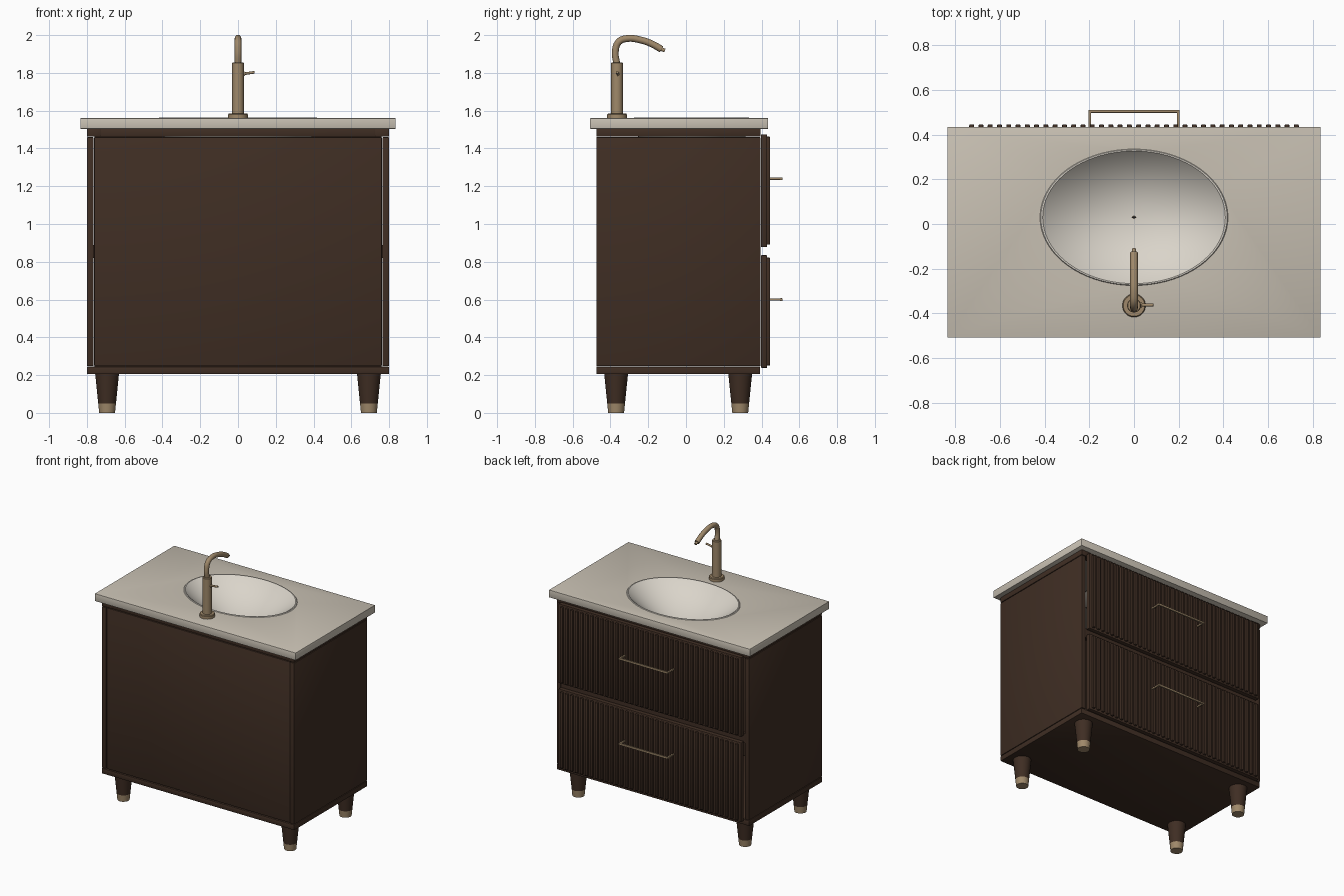
import bpy, bmesh, math
from mathutils import Vector, Matrix

if "Cube" in bpy.data.objects:
    bpy.data.objects.remove(bpy.data.objects["Cube"])

made = []


def material(name, rgb):
    m = bpy.data.materials.new(name)
    m.use_nodes = True
    m.diffuse_color = (*rgb, 1)
    m.node_tree.nodes["Principled BSDF"].inputs["Base Color"].default_value = (*rgb, 1)
    return m


WOOD = material("dark walnut", (0.050, 0.027, 0.017))
STONE = material("warm grey stone", (0.58, 0.53, 0.45))
CERAMIC = material("cream ceramic", (0.70, 0.66, 0.59))
BRASS = material("brushed brass", (0.35, 0.25, 0.145))
SLOT = material("drain slot black", (0.01, 0.009, 0.008))


def finish(name, bm, mat, recalc=True):
    if recalc:
        bmesh.ops.recalc_face_normals(bm, faces=bm.faces)
    me = bpy.data.meshes.new(name)
    bm.to_mesh(me)
    bm.free()
    me.materials.append(mat)
    ob = bpy.data.objects.new(name, me)
    bpy.context.collection.objects.link(ob)
    made.append(ob)
    return ob


def box(name, lo, hi, mat, bevel=0.0):
    lo, hi = Vector(lo), Vector(hi)
    bm = bmesh.new()
    bmesh.ops.create_cube(bm, size=1)
    bmesh.ops.scale(bm, vec=hi - lo, verts=bm.verts)
    bmesh.ops.translate(bm, vec=(lo + hi) / 2, verts=bm.verts)
    if bevel:
        bmesh.ops.bevel(bm, geom=bm.edges[:], offset=bevel, segments=2,
                        profile=0.5, affect='EDGES')
    return finish(name, bm, mat)


def lathe(name, profile, center, mat, sides=32, yscale=1.0, recalc=True):
    """Revolve (radius, z) points about a vertical axis."""
    bm = bmesh.new()
    vs = [bm.verts.new((r, 0, z)) for r, z in profile]
    es = [bm.edges.new(p) for p in zip(vs, vs[1:])]
    bmesh.ops.spin(bm, geom=vs + es, cent=(0, 0, 0), axis=(0, 0, 1),
                   angle=2 * math.pi, steps=sides)
    bmesh.ops.remove_doubles(bm, verts=bm.verts, dist=1e-5)
    bmesh.ops.scale(bm, vec=(1, yscale, 1), verts=bm.verts)
    bmesh.ops.translate(bm, vec=(*center, 0), verts=bm.verts)
    return finish(name, bm, mat, recalc)


def tube(name, points, radius, mat, smooth=True):
    """Round bar along a path."""
    cu = bpy.data.curves.new(name, 'CURVE')
    cu.dimensions = '3D'
    cu.bevel_depth = radius
    cu.bevel_resolution = 4
    cu.use_fill_caps = True
    cu.resolution_u = 8
    sp = cu.splines.new('BEZIER' if smooth else 'POLY')
    pts = sp.bezier_points if smooth else sp.points
    pts.add(len(points) - 1)
    for p, co in zip(pts, points):
        if smooth:
            p.co = co
            p.handle_left_type = p.handle_right_type = 'AUTO'
        else:
            p.co = (*co, 1)
    tmp = bpy.data.objects.new(name + "_path", cu)
    bm = bmesh.new()
    bpy.context.collection.objects.link(tmp)
    bpy.context.view_layer.update()
    bm.from_mesh(tmp.evaluated_get(bpy.context.evaluated_depsgraph_get()).to_mesh())
    bpy.data.objects.remove(tmp)
    return finish(name, bm, mat)


# Carcass
B = 0.004
box("base_panel", (-0.80, -0.475, 0.205), (0.80, 0.393, 0.245), WOOD, B)
box("rear_panel", (-0.762, -0.473, 0.25), (0.762, -0.44, 1.46), WOOD, B)
box("middle_rail", (-0.765, 0.36, 0.82), (0.765, 0.393, 0.89), WOOD)
for s, side in ((1, "left"), (-1, "right")):
    xs = sorted((s * 0.765, s * 0.80))
    box(side + "_side_panel", (xs[0], -0.475, 0.248), (xs[1], 0.395, 1.46), WOOD, B)
    xs = sorted((s * 0.725, s * 0.80))
    box(side + "_top_rail", (xs[0], -0.475, 1.463), (xs[1], 0.395, 1.504), WOOD, B)
for name, y in (("rear_top_rail", -0.472), ("drawer_side_top_rail", 0.343)):
    box(name, (-0.727, y, 1.463), (0.727, y + 0.05, 1.504), WOOD, B)

# Ribbed drawers with bar handles
COUNT = 36
for label, z0, hz in (("lower", 0.238, 0.60), ("upper", 0.878, 1.24)):
    z1 = z0 + 0.597
    box(label + "_drawer_front", (-0.76, 0.397, z0), (0.76, 0.43, z1), WOOD, B)
    for i in range(COUNT):
        x = -0.727 + 1.454 * i / (COUNT - 1)
        box(f"{label}_drawer_slat_{i + 1}", (x - 0.011, 0.425, z0 + 0.013),
            (x + 0.011, 0.446, z1 - 0.013), WOOD, 0.005)
    box(label + "_handle_bar", (-0.204, 0.498, hz - 0.007), (0.204, 0.511, hz + 0.007), BRASS, 0.002)
    for s, side in ((1, "left"), (-1, "right")):
        box(f"{label}_handle_{side}_post", (s * 0.198 - 0.006, 0.428, hz - 0.006),
            (s * 0.198 + 0.006, 0.505, hz + 0.006), BRASS, 0.002)

# Tapered legs with metal feet
for sx, side in ((1, "left"), (-1, "right")):
    for y, end in ((-0.37, "front"), (0.287, "back")):
        c = (sx * 0.693, y)
        lathe(f"{end}_{side}_leg", [(0, 0.207), (0.063, 0.207), (0.047, 0.05), (0, 0.05)], c, WOOD)
        lathe(f"{end}_{side}_foot", [(0, 0.05), (0.047, 0.05), (0.042, 0), (0, 0)], c, BRASS)

# Countertop with an oval opening
SINK, OVAL = (0, 0.03), 0.726
top = box("countertop", (-0.835, -0.508, 1.504), (0.835, 0.435, 1.56), STONE, 0.002)
cutter = lathe("sink_cutter", [(0, 1.4), (0.413, 1.4), (0.413, 1.7), (0, 1.7)],
               SINK, STONE, 72, OVAL)
cutter.hide_render = True
mod = top.modifiers.new("sink_opening", 'BOOLEAN')
mod.operation, mod.solver, mod.object = 'DIFFERENCE', 'EXACT', cutter
bpy.context.view_layer.update()
cut_mesh = bpy.data.meshes.new_from_object(
    top.evaluated_get(bpy.context.evaluated_depsgraph_get()))
top.modifiers.clear()
top.data = cut_mesh
made.remove(cutter)
bpy.data.objects.remove(cutter)

# Basin: raised rim, inner wall, and a thin outer shell
DEPTH, FLOOR = 0.26, 1.29
inner = [(0.403 * math.cos(a), FLOOR + DEPTH * (1 - math.sin(a)))
         for a in (math.pi / 2 * k / 14 for k in range(15))]
outer = [(r * 1.02, z - 0.012) for r, z in reversed(inner)]
lathe("sink_basin", inner + [(0.406, 1.562), (0.409, 1.565), (0.417, 1.565),
                             (0.421, 1.5605), (0.412, 1.558)] + outer,
      SINK, CERAMIC, 72, OVAL)

# Drain with slots
lathe("drain", [(0, 1.296), (0.034, 1.296), (0.04, 1.293), (0.04, 1.285), (0, 1.285)], SINK, BRASS)
for i in range(3):
    w = 0.018 if i == 1 else 0.012
    x = (i - 1) * 0.011
    box(f"drain_slot_{i + 1}", (x - 0.0025, SINK[1] - w, 1.294),
        (x + 0.0025, SINK[1] + w, 1.297), SLOT)
box("drain_cross_slot", (-0.018, SINK[1] - 0.0025, 1.294), (0.018, SINK[1] + 0.0025, 1.297), SLOT)

# Faucet
F = (0, -0.365)
lathe("faucet_base", [(0, 1.56), (0.052, 1.56), (0.052, 1.58), (0.048, 1.585), (0, 1.585)], F, BRASS)
lathe("faucet_body", [(0, 1.58), (0.031, 1.58), (0.031, 1.852), (0.028, 1.856), (0, 1.856)], F, BRASS)
path = [(-0.365, 1.84), (-0.374, 1.915), (-0.355, 1.965), (-0.31, 1.982),
        (-0.24, 1.974), (-0.18, 1.953), (-0.13, 1.925)]
tube("faucet_spout", [(0, y, z) for y, z in path], 0.018, BRASS)
tube("faucet_nozzle", [(0, -0.135, 1.928), (0, -0.112, 1.918)], 0.010, BRASS, False)
tube("faucet_lever", [(0.02, -0.363, 1.794), (0.087, -0.363, 1.803)], 0.007, BRASS, False)
tube("faucet_lever_collar", [(0.02, -0.363, 1.794), (0.036, -0.363, 1.796)], 0.011, BRASS, False)

# Smooth shading with sharp edges kept
bpy.ops.object.select_all(action='DESELECT')
for ob in made:
    ob.select_set(True)
bpy.context.view_layer.objects.active = made[0]
bpy.ops.object.shade_smooth_by_angle(angle=math.radians(35))
